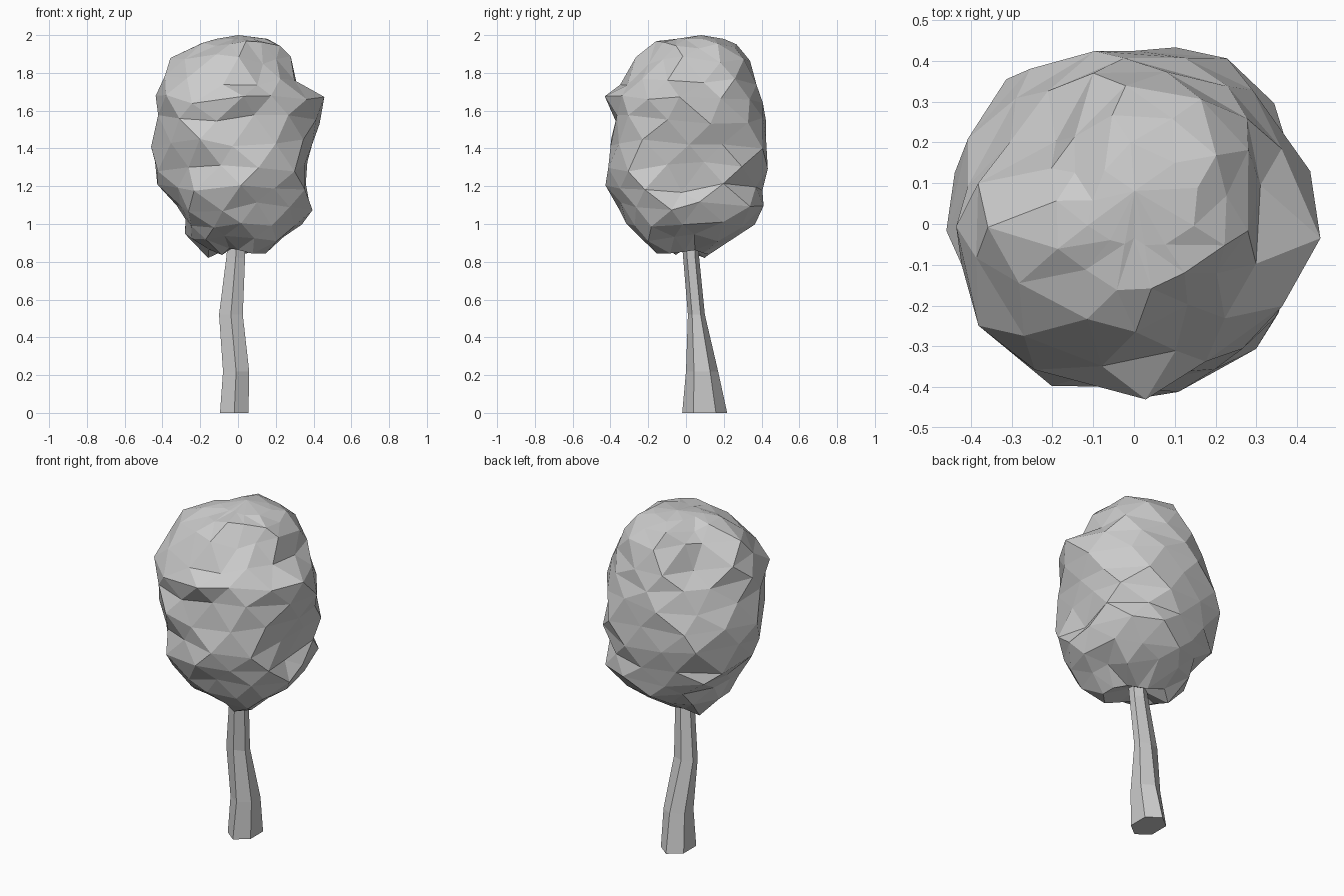
import bpy, math, random
from mathutils import Vector

if "Cube" in bpy.data.objects:
    bpy.data.objects.remove(bpy.data.objects["Cube"])

random.seed(21)


def make(name, verts, faces):
    mesh = bpy.data.meshes.new(name)
    mesh.from_pydata(verts, [], faces)
    mesh.update()
    obj = bpy.data.objects.new(name, mesh)
    bpy.context.collection.objects.link(obj)
    return obj


# Trunk: bent, tapering six-sided column (z, left, right, front, back)
trunk_rows = ((0.00, -0.107, 0.067, -0.02, 0.218),
              (0.22, -0.09, 0.07, 0.00, 0.17),
              (0.52, -0.11, 0.035, 0.01, 0.10),
              (0.82, -0.07, 0.045, -0.015, 0.07),
              (1.00, -0.05, 0.05, -0.03, 0.06))
verts, faces = [], [(5, 4, 3, 2, 1, 0)]
for k, (z, x0, x1, y0, y1) in enumerate(trunk_rows):
    for i in range(6):
        a = math.pi * (i + 0.5) / 3
        verts.append(((x0 + x1 + math.cos(a) * (x1 - x0)) / 2,
                      (y0 + y1 + math.sin(a) * (y1 - y0)) / 2, z))
        if k:
            p, q = (k - 1) * 6 + i, (k - 1) * 6 + (i + 1) % 6
            faces.append((p, q, q + 6, p + 6))
faces.append(tuple(range(24, 30)))
make("trunk", verts, faces)

# Foliage: lumpy faceted crown
# (z, then radius toward right, back-right, back, back-left, left, ...)
profile = (
    (0.84, .13, .09, .13, .20, .15, .09, .12, .18),
    (0.92, .23, .24, .27, .30, .26, .22, .23, .27),
    (1.00, .34, .36, .35, .33, .27, .29, .30, .34),
    (1.09, .37, .43, .39, .40, .31, .34, .33, .38),
    (1.19, .33, .45, .40, .43, .40, .39, .43, .40),
    (1.30, .34, .44, .41, .45, .46, .37, .41, .43),
    (1.42, .37, .44, .42, .44, .44, .42, .40, .42),
    (1.55, .45, .42, .41, .40, .43, .43, .38, .38),
    (1.66, .44, .41, .41, .36, .44, .42, .41, .38),
    (1.76, .29, .38, .40, .29, .41, .38, .34, .31),
    (1.87, .26, .33, .32, .23, .34, .27, .25, .23),
    (1.95, .22, .26, .27, .19, .20, .16, .17, .16),
    (1.98, .15, .18, .20, .12, .11, .06, .03, .07))
SIDES = 12
verts, faces = [], []
for k, (z, *radii) in enumerate(profile):
    for i in range(SIDES):
        t = ((i + 0.5 * (k % 2) + random.uniform(-0.15, 0.15)) / SIDES) % 1
        s = int(t * 8)
        f = t * 8 - s
        f = f * f * (3 - 2 * f)
        r = radii[s % 8] * (1 - f) + radii[(s + 1) % 8] * f
        r *= random.uniform(0.92, 1.035)
        a = 2 * math.pi * t
        verts.append(Vector((r * math.cos(a), r * math.sin(a),
                             z + random.uniform(-0.028, 0.028) * (k < 12))))
        # staggered lattice of triangles
        if k:
            p, q = (k - 1) * SIDES + i, (k - 1) * SIDES + (i + 1) % SIDES
            u, v = p + SIDES, q + SIDES
            faces += [(p, q, u), (q, v, u)] if k % 2 else [(p, q, v), (p, v, u)]
n = len(verts)
verts += [Vector((0, 0.02, 0.89)), Vector((0, 0.08, 2.0))]
for i in range(SIDES):
    j = (i + 1) % SIDES
    faces += [(j, i, n), (n - SIDES + i, n - SIDES + j, n + 1)]

# Fit the crown to its overall extents
for axis, (lo, hi) in enumerate(((-0.46, 0.457), (-0.43, 0.433), (0.82, 2.0))):
    a = min(v[axis] for v in verts)
    b = max(v[axis] for v in verts)
    for v in verts:
        v[axis] = lo + (v[axis] - a) * (hi - lo) / (b - a)
make("foliage", verts, faces)
